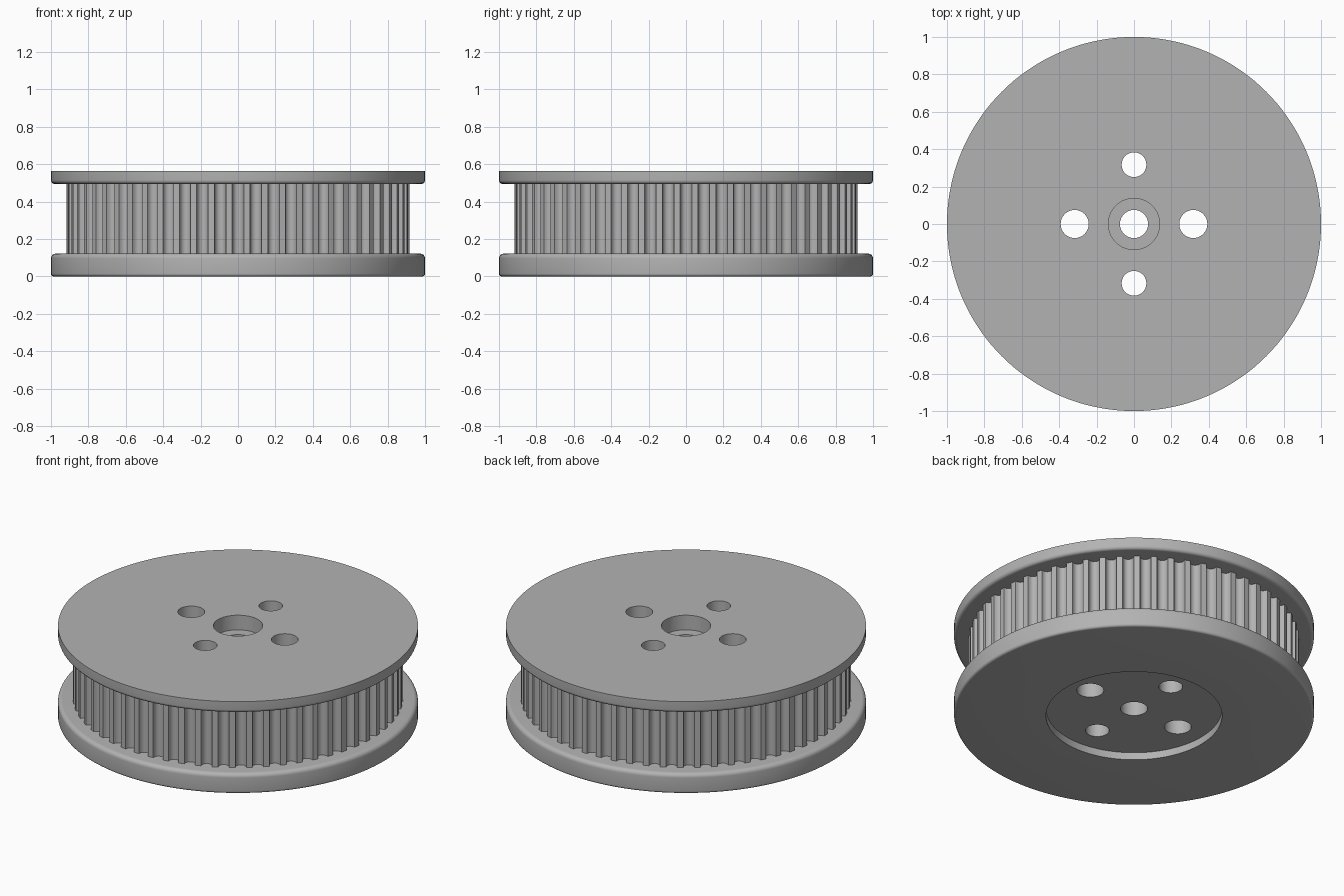
import bpy
import bmesh
from math import sin, cos, pi, radians

if "Cube" in bpy.data.objects:
    bpy.data.objects.remove(bpy.data.objects["Cube"])

SIDES = 144
TEETH = 60
Z_LOW, Z_HIGH, Z_TOP = 0.122, 0.495, 0.565

grey = bpy.data.materials.new("light grey metal")
grey.use_nodes = True
colour = (0.45, 0.45, 0.45, 1)
grey.diffuse_color = colour
grey.node_tree.nodes["Principled BSDF"].inputs["Base Color"].default_value = colour


def add_object(name, bm):
    bmesh.ops.recalc_face_normals(bm, faces=bm.faces)
    mesh = bpy.data.meshes.new(name)
    bm.to_mesh(mesh)
    bm.free()
    mesh.materials.append(grey)
    obj = bpy.data.objects.new(name, mesh)
    bpy.context.collection.objects.link(obj)
    return obj


def lathe(bm, profile, sides=SIDES, centre=(0, 0)):
    """Turn an (r, z) outline into a closed solid, with flat end caps."""
    rings = [[bm.verts.new((centre[0] + r * cos(2 * pi * i / sides),
                            centre[1] + r * sin(2 * pi * i / sides), z))
              for i in range(sides)] for r, z in profile]
    for a, b in zip(rings, rings[1:]):
        for i in range(sides):
            j = (i + 1) % sides
            bm.faces.new((a[i], a[j], b[j], b[i]))
    bm.faces.new(rings[0])
    bm.faces.new(rings[-1])


def round_edge(r, z, size, start):
    """Quarter-round outline points from angle start, turning upward."""
    return [(r + size * cos(radians(start + a)), z + size * sin(radians(start + a)))
            for a in range(0, 91, 15)]


# Lower flange with a shallow round recess underneath
bm = bmesh.new()
lathe(bm, [(0.489, 0.045), (0.489, 0)]
      + round_edge(0.985, 0.015, 0.015, -90)
      + round_edge(0.975, Z_LOW - 0.025, 0.025, 0))
lower_flange = add_object("lower_flange", bm)

# Upper flange, rounded on its inner edge
bm = bmesh.new()
lathe(bm, [(0.5, Z_HIGH)] + round_edge(0.98, Z_HIGH + 0.02, 0.02, -90) + [(1, Z_TOP)])
upper_flange = add_object("upper_flange", bm)

# Toothed drum: round-bottomed grooves between narrow lands
RIM, DEPTH, HALF = 0.917, 0.037, 0.031
bm = bmesh.new()
outline = []
for t in range(TEETH):
    middle = 2 * pi * t / TEETH
    for k in range(9):
        a = pi * k / 8
        r = RIM - DEPTH * sin(a) ** 0.8
        angle = middle - HALF / RIM * cos(a)
        outline.append(bm.verts.new((r * cos(angle), r * sin(angle), Z_LOW)))
base = bm.faces.new(outline)
top = bmesh.ops.extrude_face_region(bm, geom=[base], use_keep_orig=True)["geom"]
for v in top:
    if isinstance(v, bmesh.types.BMVert):
        v.co.z = Z_HIGH
toothed_drum = add_object("toothed_drum", bm)

# Cutter: stepped centre bore and four through holes
bm = bmesh.new()
lathe(bm, [(0.075, -0.1), (0.075, 0.475), (0.137, 0.475), (0.137, 0.7)], 64)
for x, y, r in ((1, 0, 0.075), (-1, 0, 0.075), (0, 1, 0.066), (0, -1, 0.066)):
    lathe(bm, [(r, -0.1), (r, 0.7)], 48, (0.317 * x, 0.317 * y))
cutter = add_object("hole_cutter", bm)
cutter.hide_render = True

# Bore each part and shade it smooth, keeping the edges sharp
for part in (lower_flange, upper_flange, toothed_drum):
    mod = part.modifiers.new("holes", "BOOLEAN")
    mod.operation = "DIFFERENCE"
    mod.solver = "EXACT"
    mod.object = cutter
    graph = bpy.context.evaluated_depsgraph_get()
    bored = bpy.data.meshes.new_from_object(part.evaluated_get(graph))
    part.modifiers.clear()
    part.data = bored
    bored.polygons.foreach_set("use_smooth", [True] * len(bored.polygons))
    bored.set_sharp_from_angle(angle=radians(35))
bpy.data.objects.remove(cutter)
